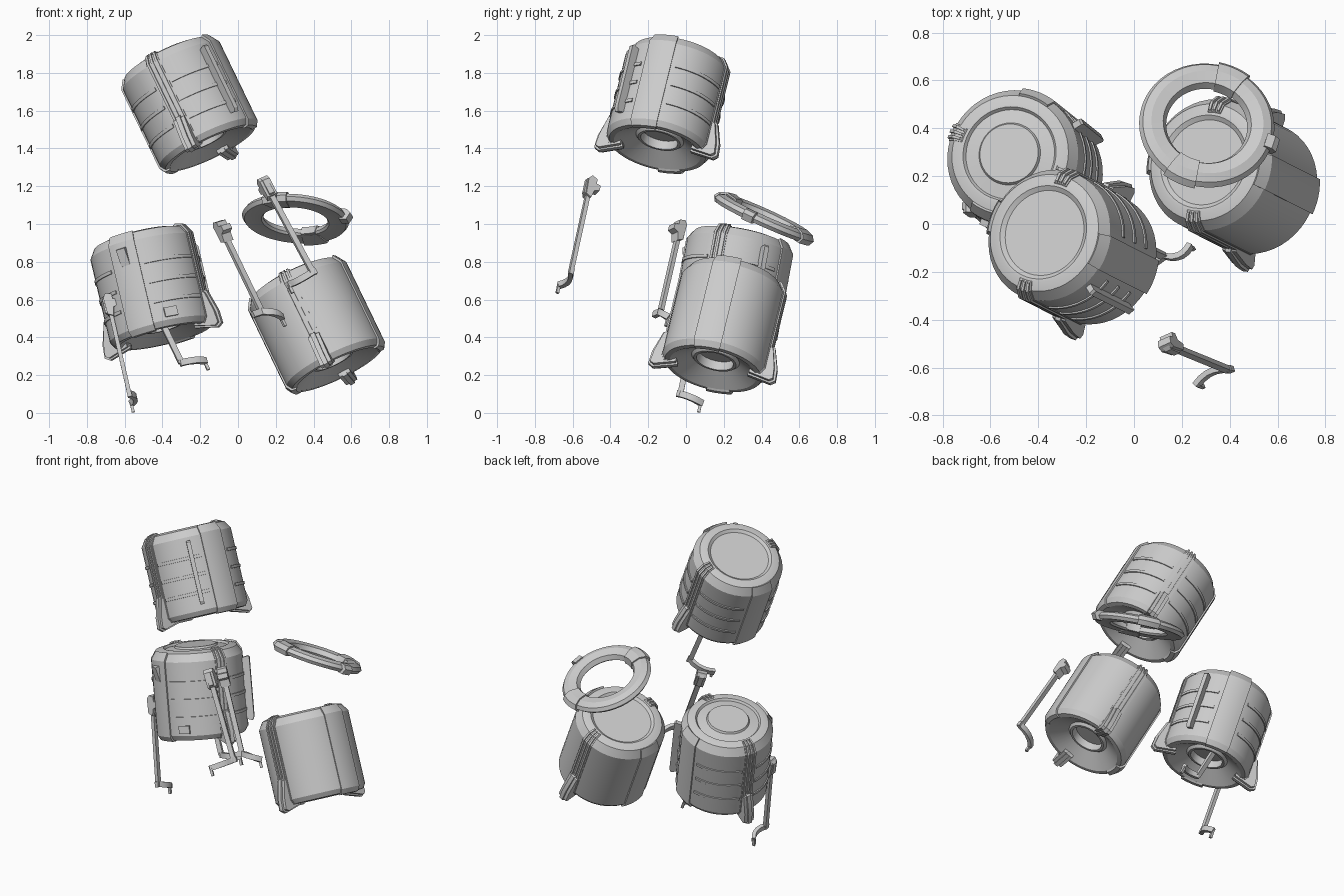
import bpy, bmesh
from math import radians, cos, sin
from mathutils import Matrix, Vector

if "Cube" in bpy.data.objects:
    bpy.data.objects.remove(bpy.data.objects["Cube"])


def finish(name, bm, M=Matrix()):
    """Turn a bmesh into a smooth-by-angle object."""
    bmesh.ops.remove_doubles(bm, verts=bm.verts, dist=1e-5)
    bmesh.ops.recalc_face_normals(bm, faces=bm.faces)
    bm.transform(M)
    me = bpy.data.meshes.new(name)
    bm.to_mesh(me)
    bm.free()
    ob = bpy.data.objects.new(name, me)
    bpy.context.collection.objects.link(ob)
    bpy.ops.object.select_all(action='DESELECT')
    ob.select_set(True)
    bpy.context.view_layer.objects.active = ob
    bpy.ops.object.shade_smooth_by_angle(angle=radians(25))
    return ob


def lathe(name, pts, M, a0=0, a1=360, closed=True):
    """Revolve an (r, z) profile through an angle range in degrees."""
    full = a1 - a0 >= 360
    n = 48 if full else max(2, int((a1 - a0) / 5))
    m = len(pts)
    bm = bmesh.new()
    rings = []
    for i in range(n if full else n + 1):
        a = radians(a0 + (a1 - a0) * i / n)
        rings.append([bm.verts.new((r * cos(a), r * sin(a), z)) for r, z in pts])
    for i in range(n):
        A, B = rings[i], rings[(i + 1) % len(rings)]
        for j in range(m if closed else m - 1):
            k = (j + 1) % m
            bm.faces.new((A[j], B[j], B[k], A[k]))
    if not full:
        bm.faces.new(rings[0])
        bm.faces.new(rings[-1])
    bmesh.ops.dissolve_degenerate(bm, edges=bm.edges, dist=1e-6)
    return finish(name, bm, M)


def sweep(name, pts, side, w, h):
    """Rectangular bar along points; w is the size along side, h across it."""
    bm = bmesh.new()
    pts = [Vector(p) for p in pts]
    rings = []
    for i, p in enumerate(pts):
        d = (pts[min(i + 1, len(pts) - 1)] - pts[max(i - 1, 0)]).normalized()
        s = (side - d * side.dot(d)).normalized()
        t = d.cross(s)
        rings.append([bm.verts.new(p + s * w / 2 * x + t * h / 2 * y)
                      for x, y in ((-1, -1), (1, -1), (1, 1), (-1, 1))])
    for A, B in zip(rings, rings[1:]):
        for j in range(4):
            bm.faces.new((A[j], A[(j + 1) % 4], B[(j + 1) % 4], B[j]))
    bm.faces.new(rings[0])
    bm.faces.new(rings[-1])
    return finish(name, bm)


def prism(name, pts, M, w):
    """Extrude an (x, z) outline along local y, centred."""
    bm = bmesh.new()
    A = [bm.verts.new((x, -w / 2, z)) for x, z in pts]
    B = [bm.verts.new((x, w / 2, z)) for x, z in pts]
    bm.faces.new(A)
    bm.faces.new(B)
    for i in range(len(pts)):
        k = (i + 1) % len(pts)
        bm.faces.new((A[i], A[k], B[k], B[i]))
    return finish(name, bm, M)


def frame(centre, axis, roll):
    a = Vector(axis).normalized()
    ex = (Vector((1, 0, 0)) - a * a.x).normalized()
    R = Matrix((ex, a.cross(ex), a)).transposed().to_4x4()
    return Matrix.Translation(centre) @ R @ Matrix.Rotation(radians(roll), 4, 'Z')


def rot(deg):
    return Matrix.Rotation(radians(deg), 4, 'Z')


SIDE = [(.212, .281), (.25, .27), (.281, .222), (.281, -.235), (.262, -.265), (.235, -.267)]
BASE = [(.13, -.205), (.115, -.22), (.10, -.22), (.10, -.17), (0, -.17)]


def shell(path, d):
    """Closed strip section lying d proud of the body side."""
    return ([(r + d, z * (1 + d / .28)) for r, z in path]
            + [(r - .012, z * .96) for r, z in reversed(path)])


def canister(tag, M, cap, banded):
    lathe(tag + "_body", cap + SIDE + BASE, M, closed=False)
    # wide panels on two sides, ribbed tracks and feet on the other two
    for i, a in enumerate((0, 180)):
        lathe(f"{tag}_panel_{i}", shell(SIDE[1:], .009), M, a - 15, a + 15)
    for i, a in enumerate((90, 270)):
        lathe(f"{tag}_track_{i}", shell(SIDE, .004), M, a - 8, a + 8)
        for j in (-5, 0, 5):
            lathe(f"{tag}_rib_{i}_{j + 5}", shell(SIDE, .011), M, a + j - 1.3, a + j + 1.3)
        foot = [(.27, -.10), (.298, -.11), (.328, -.22), (.335, -.285),
                (.315, -.298), (.2, -.268), (.2, -.245), (.27, -.23)]
        prism(f"{tag}_foot_{i}", foot, M @ rot(a), .066)
        ridge = [(.27, -.09), (.305, -.10), (.342, -.22), (.347, -.29),
                 (.32, -.308), (.19, -.276), (.2, -.245), (.27, -.23)]
        prism(f"{tag}_foot_ridge_{i}", ridge, M @ rot(a), .026)
    # raised bands in each quadrant
    if banded:
        for q in range(4):
            s, e = ((20, 80) if q % 2 == 0 else (10, 70))
            for j, z in enumerate((.095, -.015, -.125)):
                band = [(.27, z - .011), (.287, z - .009), (.287, z + .009), (.27, z + .011)]
                lathe(f"{tag}_band_{q}_{j}", band, M, q * 90 + s, q * 90 + e)


flat_cap = [(0, .268), (.182, .268), (.2, .281)]
boss_cap = [(0, .29), (.125, .29), (.132, .278), (.19, .268), (.2, .281)]
LEAN = (-.425, .215, .88)
upper = frame((-.26, -.095, 1.635), LEAN, -22)
left = frame((-.457, .243, .66), (-.225, .18, .957), -114)
right = frame((.412, .2, .467), LEAN, -13)
canister("upper_canister", upper, flat_cap, True)
canister("left_canister", left, boss_cap, True)
canister("right_canister", right, flat_cap, False)

# stand-off side bars
bar = [(.28, .19), (.315, .2), (.325, .19), (.325, -.18), (.315, -.2), (.28, -.19)]
prism("upper_side_bar", bar, upper @ rot(-32), .026)
prism("left_side_bar", bar, left @ rot(140), .026)

# small wedge and plate on the left canister
prism("left_wedge", [(.28, .20), (.315, .19), (.29, .10), (.28, .10)], left, .05)
prism("left_plate", [(.27, -.17), (.293, -.17), (.293, -.22), (.27, -.22)], left @ rot(36), .07)

# loose top ring with clips
ring_frame = frame((.305, .415, 1.035), (.08, .41, .91), -114)
ring = [(.17, -.012), (.185, .018), (.235, .028), (.27, .014), (.284, -.008),
        (.27, -.028), (.22, -.022), (.18, -.024)]
lathe("loose_ring", ring, ring_frame)
clip = [(.165, -.02), (.18, .026), (.235, .037), (.277, .022), (.296, -.006),
        (.28, -.036), (.22, -.03)]
for i, a in enumerate((0, 180)):
    lathe(f"ring_clip_{i}", clip, ring_frame, a - 14, a + 14)
small = [(.255, .028), (.29, .022), (.31, 0), (.29, -.036), (.25, -.034)]
prism("ring_side_clip", small, ring_frame @ rot(98), .06)


def handle(tag, top, bottom, end, tail):
    """Rod with a hooked clip on top and a curved foot bar with an end peg."""
    top, bottom, end = Vector(top), Vector(bottom), Vector(end)
    a = (top - bottom).normalized()
    u = end - bottom
    flat = (u - a * u.dot(a)).normalized()
    n = flat.cross(a)
    sweep(tag + "_rod", (bottom, top), flat, .03, .022)
    bow = [bottom - flat * tail]
    for i in range(6):
        t = i / 5
        bow.append(bottom + u * t + n * (.10 * t * (1 - t)))
    sweep(tag + "_foot_bar", bow, a, .034, .024)
    sweep(tag + "_peg", (end - flat * .008, end - flat * .008 - a * .05), flat, .016, .016)
    M = Matrix((n, flat, a)).transposed().to_4x4()
    hook = [(-.018, -.06), (.012, -.075), (.022, -.03), (.05, -.02), (.05, .01),
            (.026, .014), (.026, .04), (-.006, .052), (-.022, .03)]
    prism(tag + "_clip", hook, Matrix.Translation(top) @ M, .06)
    prism(tag + "_clip_spine", [(-.028, -.05), (-.01, -.06), (-.01, .045), (-.028, .03)],
          Matrix.Translation(top) @ M, .03)


handle("front_handle", (.15, -.51, 1.2), (.395, -.61, .745), (.26, -.675, .675), .02)
handle("middle_handle", (-.085, -.035, .97), (.125, -.135, .535), (.235, -.09, .505), .06)
handle("left_handle", (-.685, .07, .58), (-.575, -.03, .10), (-.565, .085, .05), .02)
handle("inner_handle", (-.5, .35, .68), (-.3, .25, .265), (-.17, .275, .275), .01)
